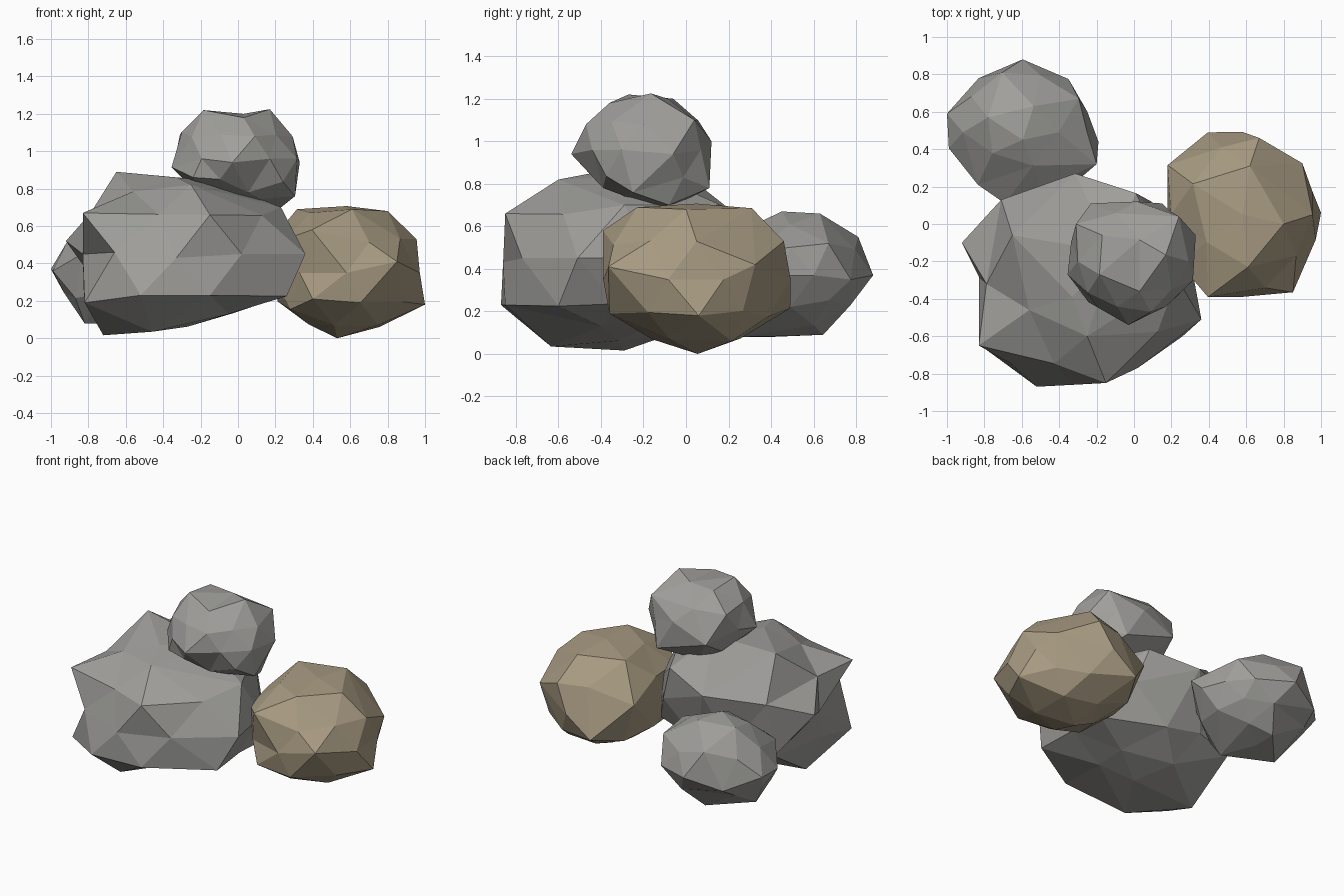
import bpy, bmesh, math
from mathutils import Vector


def material(name, rgb):
    m = bpy.data.materials.new(name)
    m.diffuse_color = (*rgb, 1.0)
    return m


grey = material("grey stone", (0.35, 0.345, 0.33))
tan = material("tan stone", (0.395, 0.33, 0.225))


def rock(name, mat, centre, radii, corners, fill=0.9):
    """Faceted boulder: main corners plus icosphere points that fill the gaps."""
    c, r = Vector(centre), Vector(radii)

    def squash(p):
        return Vector((p[i] - c[i]) / r[i] for i in range(3))

    keys = [squash(p) for p in corners]
    dirs = [k.normalized() for k in keys]
    points = [Vector(p) for p in corners]
    ball = bmesh.new()
    bmesh.ops.create_icosphere(ball, subdivisions=2, radius=1.0)
    for v in ball.verts:
        d = v.co.normalized()
        angles = [d.angle(k) for k in keys]
        if min(angles) < 0.4:
            continue
        # blend the reach of neighbouring corners into the gaps
        w = [1 / a ** 4 for a in angles]
        reach = sum(x * k.length for x, k in zip(w, keys)) / sum(w) * fill
        p = Vector(c[i] + d[i] * reach * r[i] for i in range(3))
        p.z = max(p.z, 0.01)
        dirs.append(d)
        points.append(p)
    ball.free()

    # connect the directions on a sphere, then move each out to the rock surface
    bm = bmesh.new()
    verts = [bm.verts.new(d) for d in dirs]
    bmesh.ops.convex_hull(bm, input=verts)
    for v, p in zip(verts, points):
        v.co = p
    bmesh.ops.recalc_face_normals(bm, faces=list(bm.faces))
    me = bpy.data.meshes.new(name)
    bm.to_mesh(me)
    bm.free()
    me.materials.append(mat)
    ob = bpy.data.objects.new(name, me)
    bpy.context.collection.objects.link(ob)
    return ob


# large boulder at the front left
rock("large_boulder", grey, (-0.27, -0.32, 0.45), (0.63, 0.56, 0.43), [
    (-0.65, -0.06, 0.89), (-0.83, -0.65, 0.67), (-0.15, -0.85, 0.66),
    (-0.52, -0.87, 0.23), (-0.82, -0.65, 0.19), (-0.72, -0.29, 0.016),
    (-0.46, -0.635, 0.035), (0.36, -0.51, 0.45), (0.26, -0.60, 0.225),
    (0.02, -0.77, 0.45), (-0.15, -0.85, 0.23), (0.23, -0.29, 0.70),
    (-0.25, -0.60, 0.82), (-0.33, -0.39, 0.86), (-0.11, -0.15, 0.84),
    (-0.56, -0.46, 0.785), (-0.33, -0.86, 0.43), (-0.66, -0.745, 0.46),
    (-0.83, -0.28, 0.45), (-0.92, -0.10, 0.52), (-0.315, 0.27, 0.63),
    (0.01, 0.165, 0.70), (-0.71, 0.13, 0.62), (0.23, -0.05, 0.22),
    (-0.17, 0.12, 0.22), (-0.72, 0.06, 0.24), (-0.05, -0.40, 0.13)])

# small boulder resting on top
rock("top_boulder", grey, (-0.01, -0.2, 0.96), (0.34, 0.33, 0.27), [
    (-0.03, -0.54, 0.94), (0.09, -0.47, 1.08), (0.17, -0.165, 1.225),
    (-0.185, -0.27, 1.22), (-0.17, -0.06, 1.20), (0.03, -0.085, 1.20),
    (-0.355, -0.27, 0.915), (0.33, -0.06, 0.94), (0.24, 0.04, 1.10),
    (0.305, -0.25, 0.76), (0.23, -0.08, 0.70), (-0.31, 0.0, 1.09),
    (-0.23, 0.11, 0.90), (0.015, 0.12, 1.0), (0.055, -0.39, 0.78),
    (-0.24, -0.42, 0.86), (0.15, 0.11, 0.78), (0.03, -0.36, 1.18)])

# tan boulder on the right
rock("tan_boulder", tan, (0.58, 0.05, 0.35), (0.42, 0.44, 0.35), [
    (0.395, -0.39, 0.58), (0.85, -0.365, 0.41), (0.655, -0.36, 0.19),
    (0.315, 0.215, 0.69), (0.80, 0.0, 0.68), (0.62, 0.31, 0.685),
    (0.61, -0.23, 0.69), (0.955, 0.05, 0.53), (1.0, 0.06, 0.18),
    (0.90, 0.325, 0.42), (0.53, 0.055, 0.0), (0.755, 0.215, 0.06),
    (0.395, 0.49, 0.215), (0.67, 0.46, 0.53), (0.28, -0.20, 0.155),
    (0.18, 0.315, 0.45), (0.40, -0.36, 0.21)])

# boulder at the back left
rock("back_boulder", grey, (-0.6, 0.49, 0.37), (0.4, 0.39, 0.3), [
    (-1.0, 0.59, 0.37), (-0.99, 0.405, 0.36), (-0.595, 0.88, 0.37),
    (-0.78, 0.57, 0.65), (-0.595, 0.45, 0.67), (-0.535, 0.63, 0.66),
    (-0.705, 0.81, 0.55), (-0.69, 0.11, 0.42), (-0.82, 0.40, 0.08),
    (-0.60, 0.645, 0.09), (-0.50, 0.25, 0.08), (-0.19, 0.44, 0.37),
    (-0.35, 0.775, 0.35), (-0.83, 0.78, 0.30), (-0.295, 0.67, 0.52),
    (-0.20, 0.32, 0.48), (-0.835, 0.21, 0.45)])
